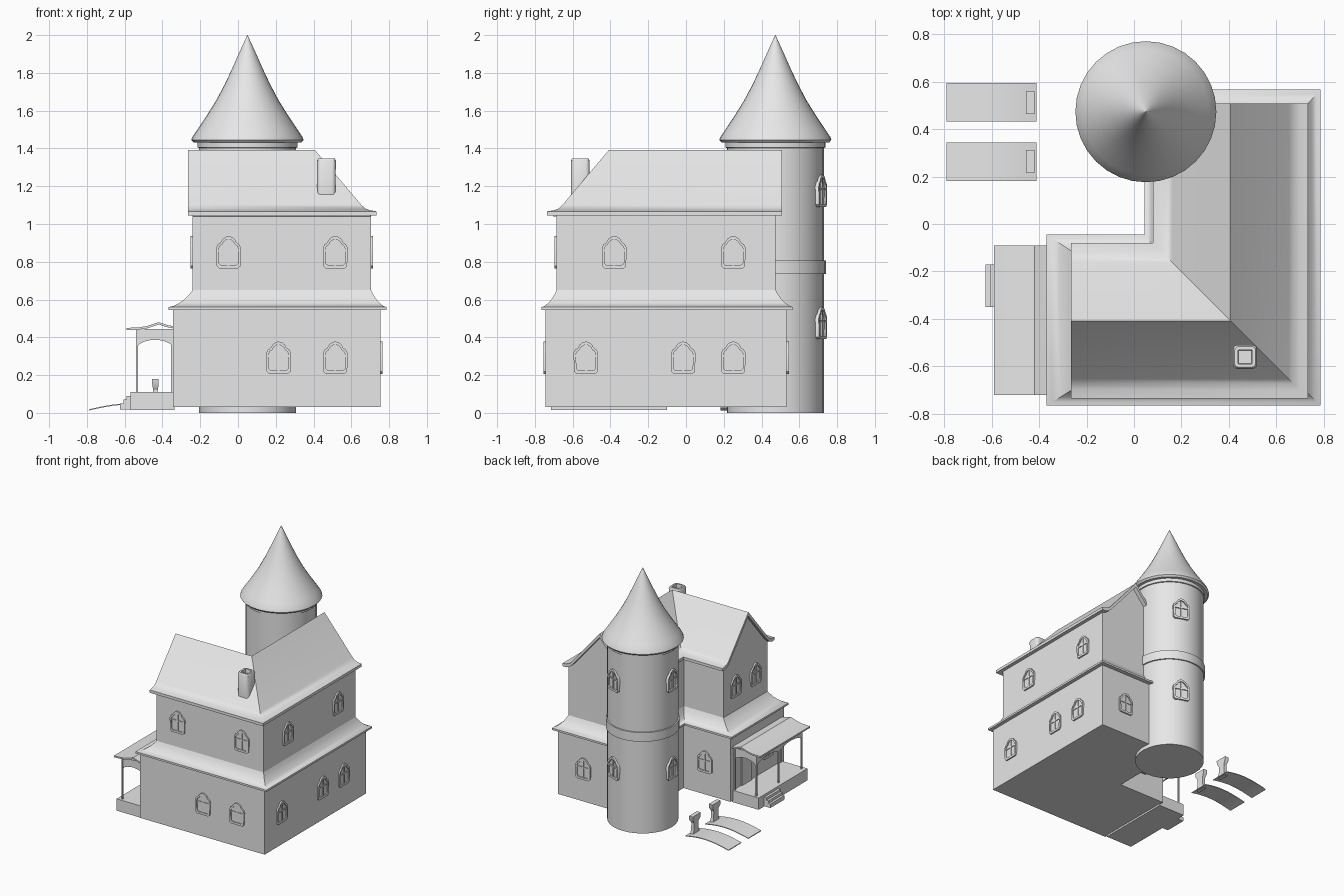
import bpy, bmesh, math
from mathutils import Vector

cube = bpy.data.objects.get("Cube")
if cube:
    bpy.data.objects.remove(cube, do_unlink=True)

grey = bpy.data.materials.new("plain_grey")
grey.use_nodes = True
COLOUR = (0.8, 0.8, 0.8, 1)
grey.diffuse_color = COLOUR
grey.node_tree.nodes["Principled BSDF"].inputs["Base Color"].default_value = COLOUR
parts = []


def finish(name, bm):
    bmesh.ops.recalc_face_normals(bm, faces=bm.faces)
    mesh = bpy.data.meshes.new(name)
    bm.to_mesh(mesh)
    bm.free()
    mesh.materials.append(grey)
    obj = bpy.data.objects.new(name, mesh)
    bpy.context.collection.objects.link(obj)
    parts.append(obj)
    return obj


def add_loft(bm, rings):
    """Join closed rings of points in order and cap both ends."""
    loops = [[bm.verts.new(p) for p in ring] for ring in rings]
    n = len(loops[0])
    for a, b in zip(loops, loops[1:]):
        for i in range(n):
            j = (i + 1) % n
            bm.faces.new((a[i], a[j], b[j], b[i]))
    bm.faces.new(loops[0])
    bm.faces.new(loops[-1])


def loft(name, rings):
    bm = bmesh.new()
    add_loft(bm, rings)
    return finish(name, bm)


def rect(x0, x1, y0, y1, z):
    return [(x0, y0, z), (x1, y0, z), (x1, y1, z), (x0, y1, z)]


def box(name, x0, x1, y0, y1, z0, z1):
    return loft(name, [rect(x0, x1, y0, y1, z0), rect(x0, x1, y0, y1, z1)])


def ell(plan, z):
    """L-shaped ring: left, right, front, back, notch x, notch y."""
    l, r, f, b, nx, ny = plan
    return [(l, f, z), (r, f, z), (r, b, z), (nx, b, z), (nx, ny, z), (l, ny, z)]


def mix(a, b, t):
    return [p + (q - p) * t for p, q in zip(a, b)]


# House body
GROUND = (-0.343, 0.755, -0.743, 0.533, 0.07, -0.07)
EAVE = (-0.368, 0.785, -0.765, 0.567, 0.045, -0.045)
UPPER = (-0.24, 0.705, -0.685, 0.475, 0.109, -0.13)
loft("ground_floor_walls", [ell(GROUND, 0.03), ell(GROUND, 0.55)])
skirt = [(0, 0.545), (0, 0.56), (0.2, 0.566), (0.45, 0.582), (0.7, 0.605), (0.88, 0.63), (1, 0.65)]
loft("skirt_roof", [ell(mix(EAVE, UPPER, t), z) for t, z in skirt])
loft("upper_floor_walls", [ell(UPPER, 0.6), ell(UPPER, 1.06)])

# Main roof: one gable section swept round the corner with a mitre
RX, RY = 0.407, -0.408


def sweep_gable(name, section, left, back):
    stations = ([(left, RY + t, z) for t, z in section],
                [(RX - t, RY + t, z) for t, z in section],
                [(RX - t, back, z) for t, z in section])
    return loft(name, stations)


def mirrored(half):
    return half + [(-t, z) for t, z in reversed(half) if t]


top = [(0.327, 1.045), (0.327, 1.067), (0.29, 1.073), (0.265, 1.083), (0.245, 1.102)]
under = [(0.235, 1.083), (0.26, 1.06), (0.29, 1.045)]
section = (mirrored(top + [(0, 1.392)])
           + [(-t, z) for t, z in reversed(under)] + [(0, 1.36)] + under)
sweep_gable("main_roof", section, -0.265, 0.508)
sweep_gable("gable_walls", mirrored([(0.298, 1.04), (0.24, 1.085), (0, 1.37)]), -0.24, 0.475)


# Chimney with a rounded square outline and a sunken flue
def rounded(cx, cy, h, c, z):
    pts = []
    for k in range(4):
        for s in range(4):
            a = math.pi / 2 * (k + s / 3)
            sx, sy = (1, -1, -1, 1)[k], (1, 1, -1, -1)[k]
            pts.append((cx + sx * (h - c) + c * math.cos(a), cy + sy * (h - c) + c * math.sin(a), z))
    return pts


loft("chimney", [rounded(0.468, -0.56, h, c, z) for h, c, z in
                 [(0.048, 0.018, 1.15), (0.05, 0.018, 1.335), (0.044, 0.016, 1.346),
                  (0.03, 0.004, 1.346), (0.028, 0.004, 1.315)]])

# Tower
TX, TY, TR = 0.05, 0.473, 0.257


def lathe(name, profile, sides=32):
    return loft(name, [[(TX + r * math.cos(math.tau * i / sides),
                         TY + r * math.sin(math.tau * i / sides), z)
                        for i in range(sides)] for r, z in profile])


lathe("tower_wall", [(TR, 0), (TR, 1.45)])
lathe("tower_band", [(TR - 0.01, 0.735), (TR + 0.01, 0.735), (TR + 0.01, 0.808), (TR - 0.01, 0.808)])
lathe("tower_collar", [(TR - 0.01, 1.4), (TR + 0.008, 1.405), (TR + 0.008, 1.44), (TR - 0.01, 1.44)])
lathe("tower_roof", [(0.25, 1.43), (0.285, 1.432), (0.297, 1.445), (0.292, 1.46), (0.265, 1.5),
                     (0.215, 1.575), (0.165, 1.655), (0.12, 1.74), (0.08, 1.825),
                     (0.04, 1.915), (0.001, 2.0)])

# Windows: raised arched frame, sunken pane and a cross of bars
half = [(0.05, 0), (0.063, 0.012), (0.065, 0.11), (0.056, 0.128), (0.043, 0.136),
        (0.032, 0.155), (0.016, 0.167), (0, 0.171)]
outline = mirrored(half)


def window(name, x, y, z, degrees, depth=0.011):
    a = math.radians(degrees)
    n, u = Vector((math.cos(a), math.sin(a), 0)), Vector((-math.sin(a), math.cos(a), 0))

    def place(s, v, d):
        return Vector((x, y, z)) + u * s + Vector((0, 0, v)) + n * d

    def ring(scale, d):
        return [place(s * scale, 0.085 + (v - 0.085) * scale, d) for s, v in outline]

    bm = bmesh.new()
    add_loft(bm, [ring(1, -0.008), ring(1, depth), ring(0.8, depth), ring(0.8, 0.003)])
    for s, v0, v1 in ((0.005, 0.01, 0.16), (0.055, 0.09, 0.1)):
        add_loft(bm, [[place(-s, v0, d), place(s, v0, d), place(s, v1, d), place(-s, v1, d)]
                      for d in (0, depth * 0.8)])
    return finish(name, bm)


LOW, HIGH = 0.207, 0.765
for x in (0.215, 0.515):
    window("front_lower_window", x, GROUND[2], LOW, -90)
for x in (-0.05, 0.515):
    window("front_upper_window", x, UPPER[2], HIGH, -90)
for y in (-0.53, -0.015, 0.25):
    window("left_lower_window", GROUND[1], y, LOW, 0)
for y in (-0.38, 0.25):
    window("left_upper_window", UPPER[1], y, HIGH, 0)
for y in (-0.28, -0.53):
    window("gable_window", UPPER[0], y, HIGH, 180)
window("porch_window", GROUND[0], -0.54, LOW, 180)
window("back_window", 0.53, GROUND[3], LOW, 90)
window("notch_window", -0.12, GROUND[5], LOW, 90)
for degrees in (70, 181):
    a = math.radians(degrees)
    for z in (0.39, 1.09):
        window("tower_window", TX + 0.254 * math.cos(a), TY + 0.254 * math.sin(a), z, degrees, 0.014)

# Porch
box("porch_floor", -0.57, -0.335, -0.715, -0.1, 0.016, 0.11)
for i in range(3):
    box("porch_step", -0.625 + 0.018 * i, -0.56, -0.35, -0.17, 0.018, 0.05 + 0.02 * i)
box("porch_door", -0.352, -0.335, -0.33, -0.2, 0.11, 0.36)
POSTS = (-0.69, -0.4, -0.12)
for y in POSTS:
    box("porch_post", -0.541, -0.529, y - 0.006, y + 0.006, 0.11, 0.44)
for y in (POSTS[0], POSTS[-1]):
    box("porch_wall_post", -0.354, -0.342, y - 0.006, y + 0.006, 0.11, 0.44)

roof_top = [(-0.59, 0.45), (-0.53, 0.452), (-0.48, 0.46), (-0.42, 0.48), (-0.37, 0.464), (-0.335, 0.458)]
porch_section = roof_top + [(x, z - 0.012) for x, z in reversed(roof_top)]
loft("porch_roof", [[(x, y, z) for x, z in porch_section] for y in (-0.72, -0.09)])


def valance(start, end):
    """Thin panel between two posts, its lower edge cut to an arch."""
    a, b = Vector((*start, 0)), Vector((*end, 0))
    side = (b - a).normalized().cross(Vector((0, 0, 1))) * 0.005
    steps = [i / 12 for i in range(13)]
    line = [(t, 0.35 + 0.037 * math.sin(math.pi * t) ** 0.6) for t in steps] + [(1, 0.445), (0, 0.445)]
    loft("porch_valance", [[a.lerp(b, t) + Vector((0, 0, z)) + side * k for t, z in line]
                           for k in (-1, 1)])


for y0, y1 in zip(POSTS, POSTS[1:]):
    valance((-0.535, y0), (-0.535, y1))
for y in (POSTS[0], POSTS[-1]):
    valance((-0.535, y), (-0.345, y))

# Two arched ground slabs, each with a flared upright stone
for cy in (0.263, 0.512):
    arch = [(-0.79 + 0.38 * i / 12, 0.014 + 0.036 * math.sin(math.pi * (0.04 + 0.8 * i / 12)))
            for i in range(13)]
    slab = arch + [(x, z - 0.006) for x, z in reversed(arch)]
    loft("ground_slab", [[(x, y, z) for x, z in slab] for y in (cy - 0.081, cy + 0.081)])
    loft("upright_stone", [rect(-0.437 - hx, -0.437 + hx, cy - hy, cy + hy, z) for hx, hy, z in
                           [(0.015, 0.04, 0.025), (0.012, 0.03, 0.07), (0.012, 0.028, 0.12),
                            (0.017, 0.047, 0.15), (0.017, 0.049, 0.18)]])

# Shading
bpy.ops.object.select_all(action="DESELECT")
for obj in parts:
    obj.select_set(True)
bpy.context.view_layer.objects.active = parts[0]
bpy.ops.object.shade_smooth_by_angle(angle=math.radians(32))
